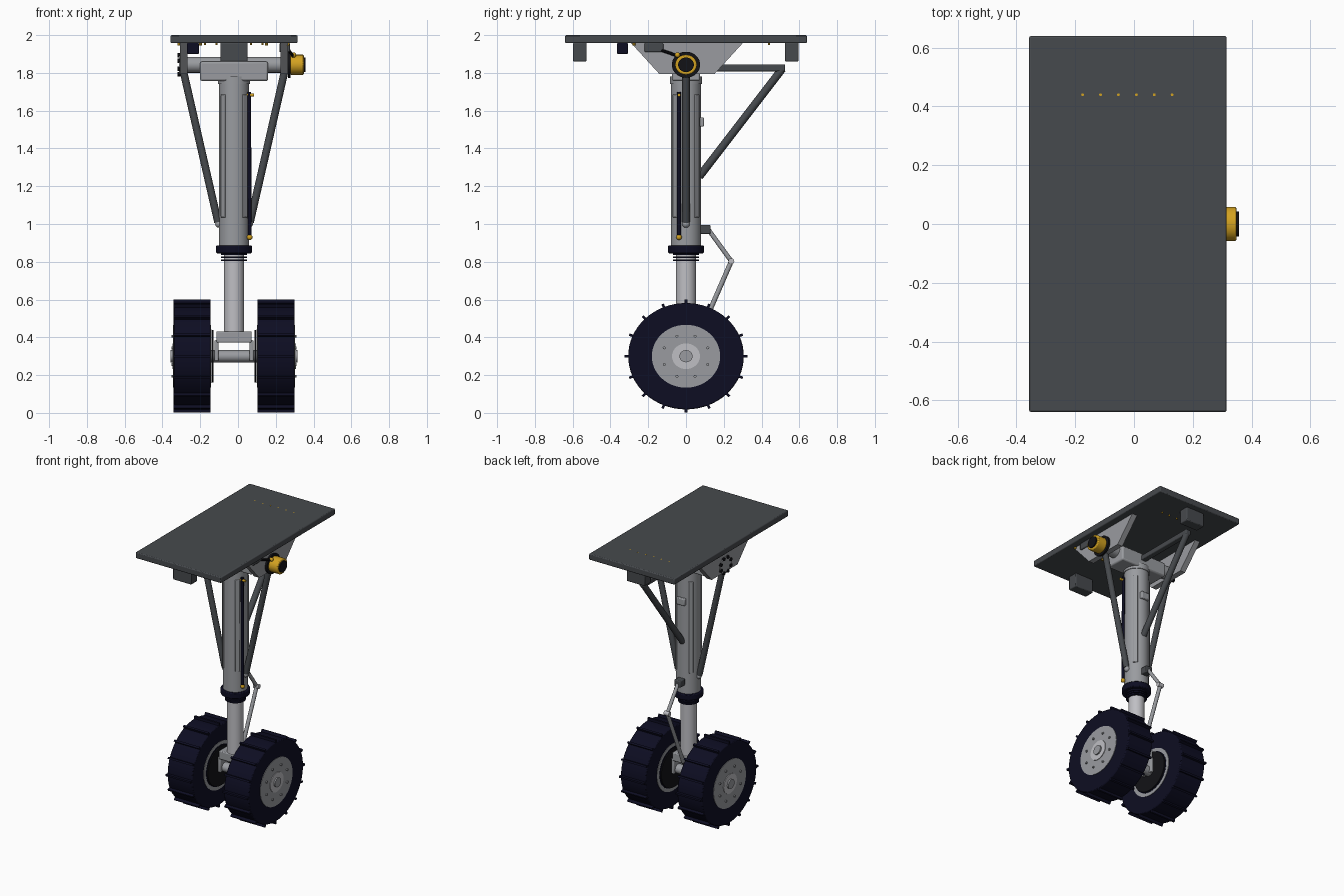
import bpy, bmesh, math
from mathutils import Vector, Matrix

if "Cube" in bpy.data.objects:
    bpy.data.objects.remove(bpy.data.objects["Cube"])

AXIS_X = -0.021   # centre line of the leg
SQUASH = 0.92     # wheels and end caps are slightly flattened in height
AXLE_Z = 0.3
TRUNNION_Z = 1.843


def material(name, r, g, b):
    m = bpy.data.materials.new(name)
    m.use_nodes = True
    m.diffuse_color = (r, g, b, 1)
    m.node_tree.nodes["Principled BSDF"].inputs["Base Color"].default_value = (r, g, b, 1)
    return m


DARK = material("dark grey paint", 0.062, 0.068, 0.075)
STEEL = material("steel grey", 0.32, 0.33, 0.35)
CHROME = material("polished silver", 0.52, 0.52, 0.55)
RUBBER = material("navy rubber", 0.004, 0.004, 0.016)
BLACK = material("black", 0.006, 0.006, 0.008)
YELLOW = material("amber yellow", 0.65, 0.36, 0.015)


def finish(name, bm, mat, bevel=0):
    bmesh.ops.recalc_face_normals(bm, faces=bm.faces)
    mesh = bpy.data.meshes.new(name)
    bm.to_mesh(mesh)
    bm.free()
    mesh.materials.append(mat)
    ob = bpy.data.objects.new(name, mesh)
    ob.location.x = AXIS_X
    bpy.context.collection.objects.link(ob)
    if bevel:
        mod = ob.modifiers.new("edge bevel", "BEVEL")
        mod.width = bevel
        mod.segments = 2
    bpy.ops.object.select_all(action="DESELECT")
    ob.select_set(True)
    bpy.context.view_layer.objects.active = ob
    bpy.ops.object.shade_smooth_by_angle(angle=math.radians(35))
    return ob


def add_box(bm, x, y, z, turn=None):
    """Box from three (low, high) ranges."""
    size = [b - a for a, b in (x, y, z)]
    mid = Vector([(a + b) / 2 for a, b in (x, y, z)])
    m = Matrix.Translation(mid) @ Matrix.Diagonal((*size, 1))
    bmesh.ops.create_cube(bm, size=1, matrix=(turn @ m) if turn else m)


def box(name, x, y, z, mat, bevel=0.006):
    bm = bmesh.new()
    add_box(bm, x, y, z)
    return finish(name, bm, mat, bevel)


def add_rod(bm, p, q, r, sides=24):
    p, q = Vector(p), Vector(q)
    d = q - p
    m = Matrix.Translation((p + q) / 2) @ d.to_track_quat("Z", "Y").to_matrix().to_4x4()
    bmesh.ops.create_cone(bm, cap_ends=True, segments=sides, radius1=r, radius2=r,
                          depth=d.length, matrix=m)


def rod(name, p, q, r, mat, sides=24, bevel=0):
    bm = bmesh.new()
    add_rod(bm, p, q, r, sides)
    return finish(name, bm, mat, bevel)


def ball(name, p, r, mat):
    bm = bmesh.new()
    bmesh.ops.create_uvsphere(bm, u_segments=16, v_segments=8, radius=r,
                              matrix=Matrix.Translation(p))
    return finish(name, bm, mat)


def squash(bm, z):
    bmesh.ops.scale(bm, vec=(1, 1, SQUASH), verts=bm.verts,
                    space=Matrix.Translation((0, 0, -z)))


def disc(name, x0, x1, r, z, mat, sides=40, bevel=0):
    """Sideways cylinder between two x positions."""
    bm = bmesh.new()
    add_rod(bm, (x0, 0, z), (x1, 0, z), r, sides)
    squash(bm, z)
    return finish(name, bm, mat, bevel)


def bolts(name, x0, x1, ring, r, count, z, mat):
    bm = bmesh.new()
    for i in range(count):
        a = math.tau * (i + 0.5) / count
        y, h = ring * math.cos(a), z + ring * math.sin(a)
        add_rod(bm, (x0, y, h), (x1, y, h), r, 8)
    squash(bm, z)
    return finish(name, bm, mat)


# Mounting plate with its blocks and rivets
box("mounting_plate", (-0.336, 0.336), (-0.64, 0.64), (1.957, 2.0), DARK)
for name, y in (("front", -0.562), ("rear", 0.56)):
    box(name + "_plate_block", (-0.072, 0.072), (y - 0.036, y + 0.036), (1.86, 1.96), DARK)
bm = bmesh.new()
for i in range(6):
    x = -0.154 + i * 0.061
    add_rod(bm, (x, 0.44, 1.947), (x, 0.44, 2.0005), 0.005, 8)
    add_rod(bm, (x * 1.9, -0.275, 1.945), (x * 1.9, -0.275, 1.96), 0.008, 8)
finish("plate_rivets", bm, YELLOW)

# Side hanger plates
for side, name in ((-1, "right"), (1, "left")):
    bm = bmesh.new()
    outline = ((-0.29, 1.957), (-0.14, 1.793), (0.15, 1.793), (0.3, 1.957))
    face = bm.faces.new([bm.verts.new((side * 0.246, y, z)) for y, z in outline])
    ext = bmesh.ops.extrude_face_region(bm, geom=[face])
    moved = [v for v in ext["geom"] if isinstance(v, bmesh.types.BMVert)]
    bmesh.ops.translate(bm, verts=moved, vec=(side * 0.04, 0, 0))
    finish(name + "_hanger_plate", bm, STEEL)

# Trunnion
disc("trunnion_shaft", -0.285, 0.29, 0.046, TRUNNION_Z, STEEL)
box("trunnion_block", (-0.18, 0.18), (-0.075, 0.075), (1.757, 1.86), STEEL, 0.01)
disc("trunnion_cap", -0.292, -0.284, 0.062, TRUNNION_Z, STEEL)
bolts("trunnion_cap_bolts", -0.298, -0.284, 0.058, 0.013, 8, TRUNNION_Z, BLACK)

# Retraction motor
disc("motor_flange", 0.286, 0.3, 0.075, TRUNNION_Z, BLACK)
disc("motor_body", 0.298, 0.37, 0.058, TRUNNION_Z, YELLOW, 24, 0.006)
disc("motor_end_cap", 0.368, 0.378, 0.042, TRUNNION_Z, BLACK)

# Control boxes and cable
box("sensor_box", (-0.25, -0.185), (-0.365, -0.307), (1.9, 1.958), RUBBER)
box("control_box", (0.24, 0.296), (-0.22, -0.12), (1.91, 1.958), DARK)
rod("motor_cable", (0.29, -0.13, 1.92), (0.315, -0.03, 1.885), 0.008, BLACK, 10)
ball("cable_plug", (0.315, -0.045, 1.895), 0.014, YELLOW)

# Main leg cylinder with four raised ribs
rod("outer_cylinder", (0, 0, 0.88), (0, 0, 1.76), 0.08, STEEL, 40)
rod("cylinder_neck", (0, 0, 1.74), (0, 0, 1.78), 0.085, STEEL, 40)
bm = bmesh.new()
for i in range(4):
    turn = Matrix.Rotation(math.radians(45 + 90 * i), 4, "Z")
    add_box(bm, (0.06, 0.086), (-0.016, 0.016), (1.035, 1.685), turn)
finish("cylinder_ribs", bm, STEEL, 0.004)
box("data_box", (-0.032, 0.032), (0.06, 0.095), (1.515, 1.565), STEEL)

# Seal collar and sliding piston
rod("seal_collar", (0, 0, 0.845), (0, 0, 0.887), 0.095, RUBBER, 32, 0.006)
for i in range(3):
    z = 0.803 + i * 0.016
    rod("seal_ring", (0, 0, z), (0, 0, z + 0.01), 0.068, RUBBER, 32)
rod("piston", (0, 0, 0.4), (0, 0, 0.86), 0.053, CHROME, 40)

# Axle fork
box("fork_bridge", (-0.093, 0.093), (-0.055, 0.055), (0.372, 0.432), STEEL)
for s in (-1, 1):
    box("fork_cheek", sorted((s * 0.082, s * 0.104)), (-0.05, 0.05), (0.275, 0.385), STEEL)
disc("axle", -0.336, 0.336, 0.035, AXLE_Z, STEEL, 24)

# Wheels
for s, name in ((-1, "right"), (1, "left")):
    disc(name + "_tyre", s * 0.124, s * 0.32, 0.306, AXLE_Z, RUBBER, 64, 0.006)
    bm = bmesh.new()
    for i in range(16):
        turn = Matrix.Translation((0, 0, AXLE_Z)) @ Matrix.Rotation(math.tau * i / 16, 4, "X")
        add_box(bm, sorted((s * 0.124, s * 0.32)), (-0.007, 0.007), (0.295, 0.325), turn)
    squash(bm, AXLE_Z)
    finish(name + "_tyre_lugs", bm, RUBBER)
    disc(name + "_hub", s * 0.121, s * 0.323, 0.181, AXLE_Z, STEEL, 48)
    disc(name + "_hub_recess", s * 0.119, s * 0.13, 0.155, AXLE_Z, RUBBER, 48)
    disc(name + "_brake_disc", s * 0.109, s * 0.116, 0.15, AXLE_Z, BLACK, 48)
    disc(name + "_hub_ring", s * 0.32, s * 0.327, 0.074, AXLE_Z, CHROME, 32)
    bolts(name + "_hub_bolts", s * 0.32, s * 0.332, 0.125, 0.008, 8, AXLE_Z, STEEL)

# Side braces
for s, name in ((-1, "right"), (1, "left")):
    rod(name + "_side_brace", (s * 0.266, 0, 1.8), (s * 0.085, 0, 1.01), 0.02, DARK, 16)
    ball(name + "_brace_foot", (s * 0.08, 0, 1.0), 0.02, STEEL)

# Rear drag brace
box("drag_brace_bar", (-0.02, 0.02), (0.06, 0.525), (1.808, 1.845), DARK)
rod("drag_brace_strut", (0, 0.51, 1.822), (0, 0.07, 1.25), 0.021, DARK, 16)

# Torque link
box("link_mount", (-0.025, 0.025), (0.075, 0.13), (0.947, 0.995), DARK)
rod("upper_link", (0, 0.115, 0.975), (0, 0.24, 0.803), 0.012, STEEL, 12)
rod("lower_link", (0, 0.24, 0.803), (0, 0.06, 0.39), 0.013, STEEL, 12)
rod("link_pin", (-0.02, 0.24, 0.803), (0.02, 0.24, 0.803), 0.016, CHROME, 12)

# Hydraulic line
rod("hydraulic_line", (0.08, -0.037, 1.7), (0.083, -0.037, 0.93), 0.01, RUBBER, 12)
rod("upper_line_fitting", (0.06, -0.037, 1.683), (0.107, -0.037, 1.683), 0.009, YELLOW, 12)
ball("lower_line_fitting", (0.083, -0.037, 0.93), 0.015, YELLOW)
